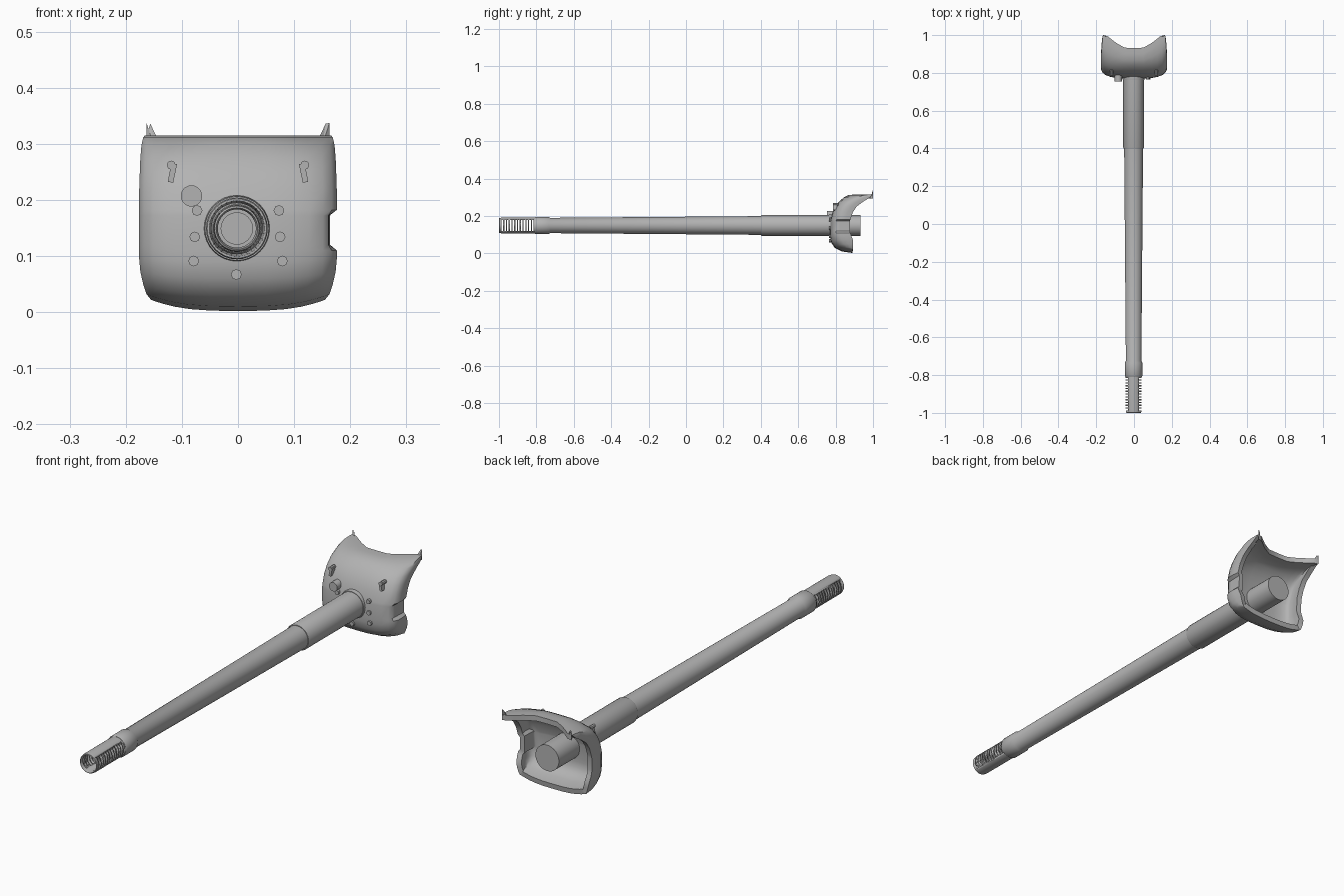
import bpy, bmesh, math
from mathutils import Matrix

if "Cube" in bpy.data.objects:
    bpy.data.objects.remove(bpy.data.objects["Cube"])

AX, AZ = -0.002, 0.149      # barrel axis

steel = bpy.data.materials.new("grey steel")
steel.diffuse_color = (0.45, 0.45, 0.45, 1)
steel.use_nodes = True
steel.node_tree.nodes["Principled BSDF"].inputs["Base Color"].default_value = steel.diffuse_color


def finish(name, bm, angle=35):
    bmesh.ops.recalc_face_normals(bm, faces=bm.faces)
    me = bpy.data.meshes.new(name)
    bm.to_mesh(me)
    bm.free()
    me.materials.append(steel)
    ob = bpy.data.objects.new(name, me)
    bpy.context.collection.objects.link(ob)
    bpy.ops.object.select_all(action='DESELECT')
    ob.select_set(True)
    bpy.context.view_layer.objects.active = ob
    bpy.ops.object.shade_smooth_by_angle(angle=math.radians(angle))
    return ob


def lathe(name, profile, n=32, closed=False):
    """Revolve (y, radius) points about the barrel axis."""
    bm = bmesh.new()
    rings = []
    for y, r in profile:
        if r == 0:
            rings.append([bm.verts.new((AX, y, AZ))] * n)
        else:
            rings.append([bm.verts.new((AX + r * math.cos(2 * math.pi * i / n), y,
                                        AZ + r * math.sin(2 * math.pi * i / n)))
                          for i in range(n)])
    pairs = list(zip(rings, rings[1:]))
    if closed:
        pairs.append((rings[-1], rings[0]))
    for a, b in pairs:
        for i in range(n):
            j = (i + 1) % n
            bm.faces.new(list(dict.fromkeys((a[i], a[j], b[j], b[i]))))
    return finish(name, bm)


def add_rod(bm, x, z, y0, y1, r, n):
    mat = Matrix.Translation((x, (y0 + y1) / 2, z)) @ Matrix.Rotation(math.pi / 2, 4, 'X')
    bmesh.ops.create_cone(bm, cap_ends=True, segments=n, radius1=r, radius2=r,
                          depth=y1 - y0, matrix=mat)


def add_box(bm, centre, size, tilt=0):
    bmesh.ops.create_cube(bm, size=1, matrix=Matrix.Translation(centre)
                          @ Matrix.Rotation(tilt, 4, 'Y') @ Matrix.Diagonal((*size, 1)))


# Barrel with collar, taper and rear sleeve
lathe("barrel", [(-0.74, 0), (-0.74, 0.028), (-0.81, 0.028), (-0.81, 0.043), (-0.805, 0.046),
                 (-0.735, 0.046), (-0.725, 0.041), (0.40, 0.050)])
lathe("barrel_sleeve", [(0.40, 0.045), (0.40, 0.053), (0.405, 0.055), (0.932, 0.055), (0.932, 0)])

# Muzzle tube with a row of slots cut through both sides
muzzle = lathe("muzzle_brake", [(-0.808, 0.034), (-0.99, 0.034), (-1.0, 0.037),
                                (-0.998, 0.040), (-0.985, 0.042), (-0.808, 0.042)], closed=True)
bm = bmesh.new()
for i in range(12):
    add_box(bm, (AX, -0.982 + i * 0.0148, AZ), (0.2, 0.0085, 0.060))
cutter = finish("slot_cutter", bm)
cut = muzzle.modifiers.new("slots", 'BOOLEAN')
cut.operation, cut.solver, cut.object = 'DIFFERENCE', 'EXACT', cutter
bpy.context.view_layer.objects.active = muzzle
bpy.ops.object.modifier_apply(modifier="slots")
cutter.hide_render = True
cutter.hide_set(True)

# Mantlet shell: rows of z, front y, rear y, half width, side lift, flare
ROWS = [(.002, .890, .892, .155, .020, 0), (.010, .835, .893, .163, .022, 0),
        (.030, .795, .894, .169, .020, 0), (.060, .775, .893, .174, .012, 0),
        (.090, .770, .884, .176, .004, 0), (.110, .770, .878, .176, 0, 0),
        (.120, .770, .876, .176, 0, 0), (.172, .771, .877, .176, 0, 0),
        (.182, .773, .879, .176, 0, 0), (.220, .784, .892, .176, 0, 0),
        (.250, .799, .912, .175, 0, 0), (.275, .817, .945, .174, 0, 0),
        (.298, .842, .982, .172, 0, .1), (.311, .868, .995, .169, 0, .3),
        (.315, .900, 1.0, .166, 0, .7), (.315, .932, 1.0, .163, 0, 1)]
XF = (0, .3, .55, .72, .86, .95, 1, 1, .98)
YF = (0, .005, .035, .09, .18, .30, .48, .75, 1)
YTOP = (0, .02, .35, .65, .92, .98, 1, 1, 1)
bm = bmesh.new()
grid = []
for k, (z, yf, yr, w, lift, flare) in enumerate(ROWS):
    row = []
    for c in range(-8, 9):
        a = abs(c)
        x = math.copysign(XF[a] * w, c)
        if k in (6, 7) and c >= 5:          # notch in the right edge
            x = min(x, 0.164 - 0.001 * (8 - c))
        f = YF[a] * (1 - flare) + YTOP[a] * flare
        row.append(bm.verts.new((x, yf + (yr - yf) * f, z + lift * XF[a] ** 3)))
    grid.append(row)
for a, b in zip(grid, grid[1:]):
    for i in range(16):
        bm.faces.new((a[i], a[i + 1], b[i + 1], b[i]))
mantlet = finish("mantlet", bm, 40)
# Front faces must point towards -y so the wall grows inwards
if sum(p.normal.y * p.area for p in mantlet.data.polygons) > 0:
    mantlet.data.flip_normals()
wall = mantlet.modifiers.new("wall", 'SOLIDIFY')
wall.thickness, wall.offset = 0.022, -1
bpy.ops.object.modifier_apply(modifier="wall")
bpy.ops.object.shade_smooth_by_angle(angle=math.radians(40))

# Collar where the sleeve meets the mantlet
lathe("mantlet_collar", [(0.762, 0.054), (0.762, 0.057), (0.775, 0.059), (0.79, 0.059)])

# Bolts around the barrel
bm = bmesh.new()
for x, z in ((-.073, .181), (.073, .181), (-.077, .134), (.075, .134),
             (-.079, .091), (.079, .091), (-.003, .067)):
    add_rod(bm, x, z, .765, .79, .0095, 8)
finish("bolts", bm)

# Sight tube stub
bm = bmesh.new()
add_rod(bm, -.083, .207, .755, .80, .019, 20)
finish("sight_stub", bm)

# Small lifting brackets
bm = bmesh.new()
for s in (-1, 1):
    add_box(bm, (s * .117, .796, .248), (.010, .022, .034), s * -.2)
    add_rod(bm, s * .119, .262, .785, .815, .008, 8)
finish("lifting_brackets", bm)
